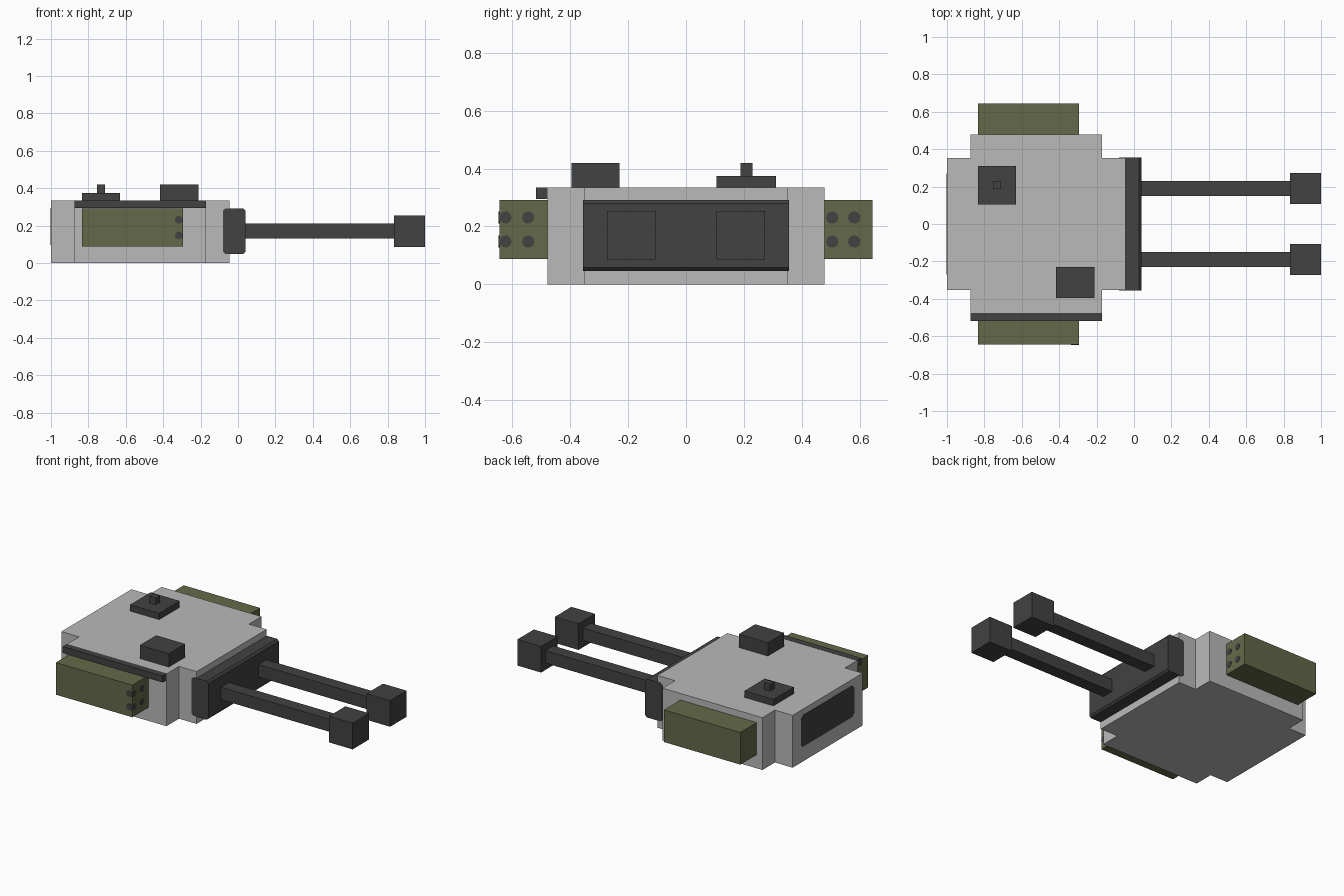
import bpy, bmesh, math
from mathutils import Matrix

cube = bpy.data.objects.get("Cube")
if cube:
    bpy.data.objects.remove(cube, do_unlink=True)


def material(name, rgb):
    m = bpy.data.materials.new(name)
    m.use_nodes = True
    m.diffuse_color = (*rgb, 1)
    bsdf = next(n for n in m.node_tree.nodes if n.type == 'BSDF_PRINCIPLED')
    bsdf.inputs["Base Color"].default_value = (*rgb, 1)
    bsdf.inputs["Roughness"].default_value = 0.8
    return m


GREY = material("light grey armour", (0.49, 0.49, 0.49))
DARK = material("dark gunmetal", (0.054, 0.054, 0.054))
OLIVE = material("olive green", (0.125, 0.141, 0.067))


def finish(name, bm, mat):
    bmesh.ops.recalc_face_normals(bm, faces=bm.faces)
    me = bpy.data.meshes.new(name)
    bm.to_mesh(me)
    bm.free()
    me.materials.append(mat)
    ob = bpy.data.objects.new(name, me)
    bpy.context.collection.objects.link(ob)
    return ob


def box(name, x, y, z, mat, bevel=0, axis=None):
    """Box from (min, max) ranges; edges along one axis may be chamfered."""
    bm = bmesh.new()
    bmesh.ops.create_cube(bm, size=1)
    for v in bm.verts:
        for i, (lo, hi) in enumerate((x, y, z)):
            v.co[i] = lo if v.co[i] < 0 else hi
    if bevel:
        edges = [e for e in bm.edges
                 if abs((e.verts[0].co - e.verts[1].co).normalized()[axis]) > 0.9]
        bmesh.ops.bevel(bm, geom=edges, offset=bevel, segments=1, affect='EDGES')
    return finish(name, bm, mat)


def disc(name, loc, axis, r=0.021, depth=0.004):
    """Thin round plate facing along x or y."""
    turn = Matrix.Rotation(math.pi / 2, 4, 'Y' if axis == 'x' else 'X')
    bm = bmesh.new()
    bmesh.ops.create_cone(bm, cap_ends=True, segments=12, radius1=r, radius2=r,
                          depth=depth, matrix=Matrix.Translation(loc) @ turn)
    return finish(name, bm, DARK)


# Turret body: cross-shaped outline extruded upwards
half = [(-1, 0.353), (-0.875, 0.353), (-0.875, 0.479),
        (-0.17, 0.479), (-0.17, 0.353), (-0.045, 0.353)]
outline = half + [(x, -y) for x, y in reversed(half)]
bm = bmesh.new()
base = bm.faces.new([bm.verts.new((x, y, 0)) for x, y in outline])
ext = bmesh.ops.extrude_face_region(bm, geom=[base])
top = [g for g in ext["geom"] if isinstance(g, bmesh.types.BMVert)]
bmesh.ops.translate(bm, vec=(0, 0, 0.334), verts=top)
finish("turret_body", bm, GREY)

# Rear panel and gun mantlet
box("rear_panel", (-1.002, -0.995), (-0.27, 0.27), (0.095, 0.295), DARK, 0.022, 0)
box("gun_mantlet", (-0.08, 0.04), (-0.355, 0.355), (0.047, 0.292), DARK, 0.012, 1)

# Twin guns with square muzzles
for side, y in (("left", 0.189), ("right", -0.189)):
    box(side + "_barrel", (0.03, 0.85), (y - 0.04, y + 0.04), (0.13, 0.21), DARK)
    box(side + "_muzzle", (0.833, 1), (y - 0.083, y + 0.083), (0.086, 0.253), DARK)

# Rocket pods with round tubes on the front ends
for side, ys, tubes in (("left", (0.47, 0.645), (0.505, 0.581)),
                        ("right", (-0.645, -0.47), (-0.623, -0.545))):
    box(side + "_rocket_pod", (-0.835, -0.295), ys, (0.087, 0.292), OLIVE)
    for i, y in enumerate(tubes):
        for j, z in enumerate((0.148, 0.231)):
            disc(f"{side}_rocket_tube_{i}_{j}", (-0.295, y, z), 'x')
for j, z in enumerate((0.148, 0.231)):
    disc(f"right_pod_side_spot_{j}", (-0.316, -0.645, z), 'y')

# Rail along the right upper edge
box("side_rail", (-0.875, -0.17), (-0.518, -0.475), (0.294, 0.335), DARK)

# Roof fittings
box("roof_hatch", (-0.835, -0.63), (0.105, 0.311), (0.33, 0.375), DARK)
box("hatch_knob", (-0.755, -0.712), (0.188, 0.23), (0.37, 0.419), DARK)
box("roof_sight", (-0.417, -0.212), (-0.395, -0.23), (0.33, 0.419), DARK)
